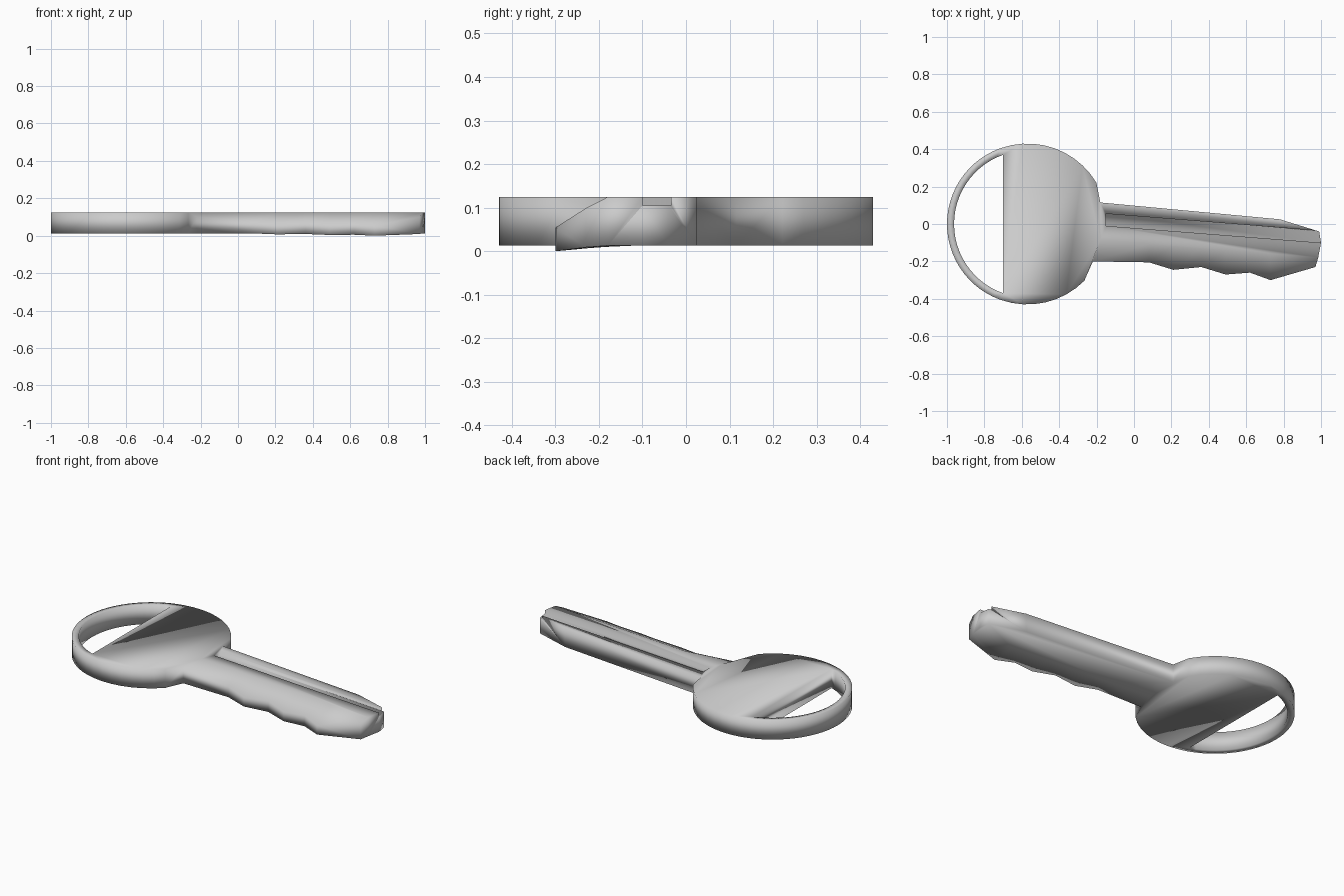
import bpy, bmesh
from math import cos, sin, radians

cube = bpy.data.objects.get("Cube")
if cube:
    bpy.data.objects.remove(cube, do_unlink=True)

TOP, BASE = 0.125, 0.013
CENTRE_X, OUTER, INNER = -0.57, 0.43, 0.392
CHORD = 109.4   # angle where the ring meets the solid half of the head

metal = bpy.data.materials.new("grey metal")
metal.use_nodes = True
grey = (0.6, 0.6, 0.6, 1)
metal.diffuse_color = grey
metal.node_tree.nodes["Principled BSDF"].inputs["Base Color"].default_value = grey


def arc(radius, start, end, steps):
    """Points on a circle about the head centre, from start to end degrees."""
    angles = [radians(start + (end - start) * i / steps) for i in range(steps + 1)]
    return [(CENTRE_X + radius * cos(a), radius * sin(a)) for a in angles]


def bevel_line(x):
    """Where the flat of the blade ends and the cut edge starts to slope."""
    return -0.1 - 0.08 * x


def slab(name, faces, top, base):
    """Closed solid from plan-view faces, with height rules for both sides."""
    bm = bmesh.new()
    verts = {}
    for face in faces:
        for p in face:
            if p not in verts:
                verts[p] = bm.verts.new((p[0], p[1], top(*p)))
        bm.faces.new([verts[p] for p in face])
    result = bmesh.ops.extrude_face_region(bm, geom=bm.faces[:], use_keep_orig=True)
    for item in result["geom"]:
        if isinstance(item, bmesh.types.BMVert):
            item.co.z = base(item.co.x, item.co.y)
    bmesh.ops.recalc_face_normals(bm, faces=bm.faces[:])
    mesh = bpy.data.meshes.new(name)
    bm.to_mesh(mesh)
    bm.free()
    mesh.materials.append(metal)
    for poly in mesh.polygons:
        poly.use_smooth = True
    obj = bpy.data.objects.new(name, mesh)
    bpy.context.collection.objects.link(obj)
    return obj


# Ring side of the head
outer = arc(OUTER, CHORD, 360 - CHORD, 26)
inner = arc(INNER, CHORD, 360 - CHORD, 26)
faces = [[outer[i], outer[i + 1], inner[i + 1], inner[i]] for i in range(26)]

# Solid side of the head, reaching to the blade
back_neck, front_neck = (-0.18, 0.115), (-0.22, -0.2)
flat_start = (-0.18, round(bevel_line(-0.18), 3))
upper = arc(OUTER, CHORD, 31, 10)
lower = arc(OUTER, -45, -CHORD, 8)
upper[0], lower[-1] = outer[0], outer[-1]
faces.append([inner[0]] + upper + [back_neck, flat_start, front_neck] + lower + [inner[-1]])

# Blade: flat top, then sloped strips out to the teeth
teeth = [front_neck, (0.08, -0.205), (0.21, -0.245), (0.36, -0.23), (0.49, -0.27),
         (0.62, -0.26), (0.73, -0.3), (0.97, -0.23)]
ridge = [flat_start] + [(x, bevel_line(x)) for x, _ in teeth[1:-1]] + [(0.985, bevel_line(0.985))]
tip = [(1.0, -0.1), (0.99, -0.04), (0.78, 0.025)]
faces.append(ridge + tip + [back_neck])
for i in range(len(teeth) - 1):
    faces.append([teeth[i], teeth[i + 1], ridge[i + 1], ridge[i]])


def key_top(x, y):
    if (x, y) == front_neck:
        return 0.1
    if (x, y) in teeth:
        return TOP - 0.5 * (bevel_line(x) - y)
    return TOP


def key_base(x, y):
    on_blade = x > -0.2
    return BASE - 0.13 * max(0, -0.2 - y) if on_blade else BASE


key = slab("key", faces, key_top, key_base)

# Groove along the blade, open at the tip
groove = [(-0.15, 0.055), (-0.15, -0.01), (1.05, -0.104), (1.05, -0.041)]
cutter = slab("groove_cutter", [groove], lambda x, y: TOP + 0.05, lambda x, y: TOP - 0.02)
cutter.hide_render = True
cut = key.modifiers.new("groove", 'BOOLEAN')
cut.operation, cut.object, cut.solver = 'DIFFERENCE', cutter, 'EXACT'

bpy.context.view_layer.objects.active = key
key.select_set(True)
bpy.ops.object.modifier_apply(modifier=cut.name)
bpy.data.objects.remove(cutter, do_unlink=True)
